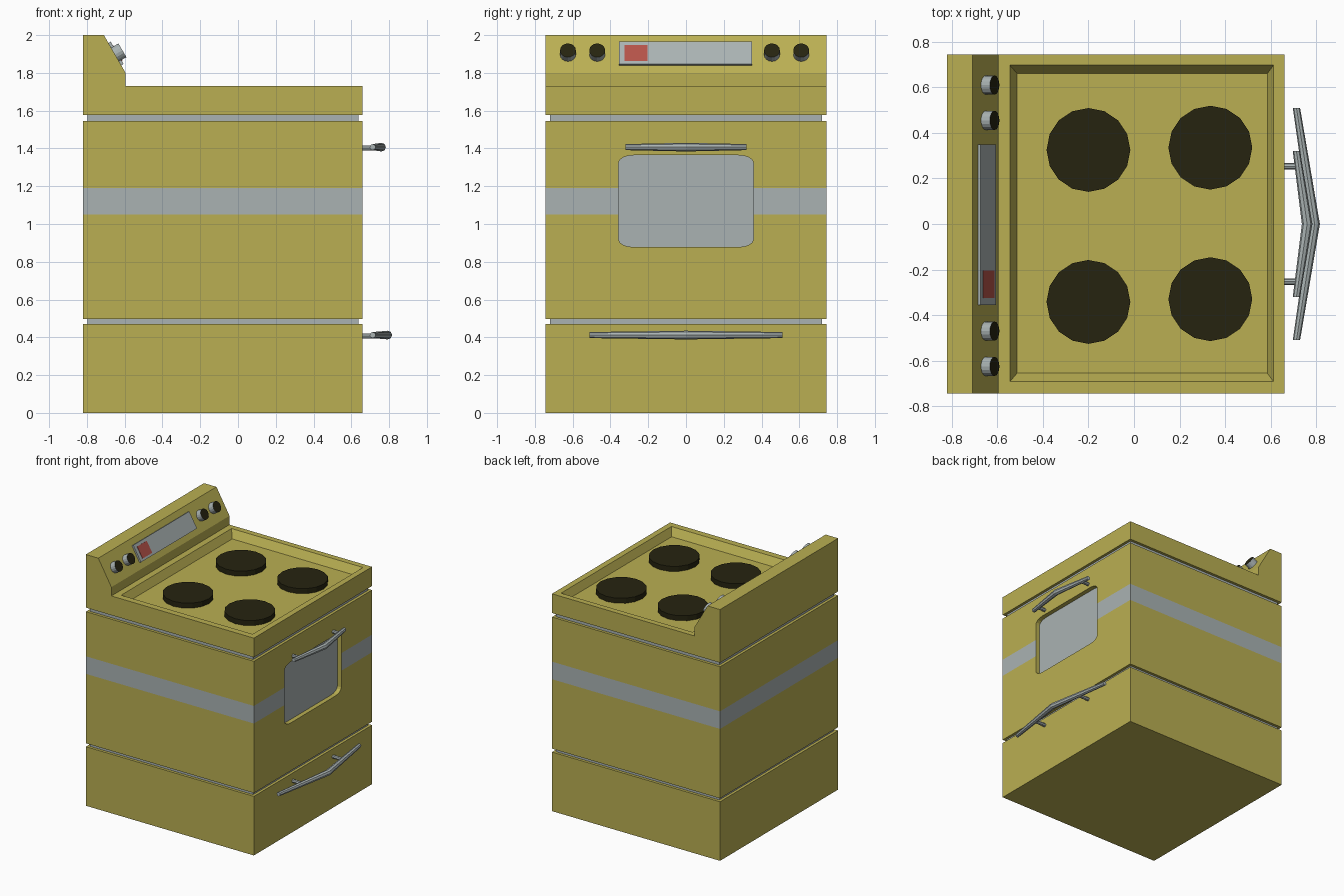
import bpy, bmesh, math
from mathutils import Vector, Matrix

if "Cube" in bpy.data.objects:
    bpy.data.objects.remove(bpy.data.objects["Cube"])


def material(name, rgb):
    m = bpy.data.materials.new(name)
    m.diffuse_color = (*rgb, 1)
    m.use_nodes = True
    m.node_tree.nodes["Principled BSDF"].inputs["Base Color"].default_value = m.diffuse_color
    return m


YELLOW = material("mustard enamel", (0.49, 0.43, 0.085))
GREY = material("grey metal", (0.40, 0.45, 0.45))
BLACK = material("dark burner", (0.019, 0.017, 0.005))
RED = material("red display", (0.46, 0.085, 0.065))


def finish(name, bm, mats):
    bmesh.ops.recalc_face_normals(bm, faces=bm.faces)
    me = bpy.data.meshes.new(name)
    bm.to_mesh(me)
    bm.free()
    for m in mats:
        me.materials.append(m)
    ob = bpy.data.objects.new(name, me)
    bpy.context.collection.objects.link(ob)
    return ob


def loft(bm, rings, caps=True, mats=None):
    """Join equal-length vertex rings with quads."""
    for i, (a, b) in enumerate(zip(rings, rings[1:])):
        for k in range(len(a)):
            j = (k + 1) % len(a)
            f = bm.faces.new((a[k], a[j], b[j], b[k]))
            f.material_index = mats[i] if mats else 0
    if caps:
        bm.faces.new(rings[0])
        return bm.faces.new(rings[-1])


def rect(bm, x0, x1, y0, y1, z):
    return [bm.verts.new(p) for p in ((x0, y0, z), (x1, y0, z), (x1, y1, z), (x0, y1, z))]


def cylinder(name, base, axis, r, length, sides, mats, end_mat=0):
    bm = bmesh.new()
    rot = Vector(axis).to_track_quat('Z', 'Y').to_matrix()
    rings = [[bm.verts.new(Vector(base) + rot @ Vector((r * math.cos(2 * math.pi * k / sides),
              r * math.sin(2 * math.pi * k / sides), h))) for k in range(sides)]
             for h in (0, length)]
    loft(bm, rings).material_index = end_mat
    return finish(name, bm, mats)


# Stove body: stacked rings with two grooves and a painted stripe
X0, X1, Y0, Y1, TOP = -0.82, 0.66, -0.743, 0.743, 1.73
levels = [(0, 0), (0.47, 0), (0.47, 0.022), (0.497, 0.022), (0.497, 0), (1.05, 0), (1.19, 0),
          (1.545, 0), (1.545, 0.022), (1.577, 0.022), (1.577, 0), (TOP, 0)]
bm = bmesh.new()
rings = [rect(bm, X0 + d, X1 - d, Y0 + d, Y1 - d, z) for z, d in levels]
loft(bm, rings[:-1], False, [0, 0, 1, 0, 0, 1, 0, 0, 1, 0])
bm.faces.new(rings[0])
# Top slab and sloping back panel
low, rim = rings[-2], rings[-1]
back = [(X0, 2.0), (-0.71, 2.0), (-0.595, 1.80), (-0.595, TOP)]
L = [bm.verts.new((x, Y0, z)) for x, z in back]
R = [bm.verts.new((x, Y1, z)) for x, z in back]
bm.faces.new((low[0], low[1], rim[1], L[3], L[2], L[1], L[0]))
bm.faces.new((low[3], low[2], rim[2], R[3], R[2], R[1], R[0]))
bm.faces.new((low[1], low[2], rim[2], rim[1]))
bm.faces.new((low[0], low[3], R[0], L[0]))
for i in range(3):
    bm.faces.new((L[i], L[i + 1], R[i + 1], R[i]))
for v in (rim[0], rim[3]):
    bm.verts.remove(v)
# Recessed cooktop
outer = rect(bm, -0.545, 0.613, -0.692, 0.697, TOP)
inner = rect(bm, -0.513, 0.585, -0.655, 0.66, 1.67)
loft(bm, [[L[3], rim[1], rim[2], R[3]], outer, inner], False)
bm.faces.new(inner)
body = finish("stove_body", bm, [YELLOW, GREY])

# Recessed oven window, cut with a rounded block whose inner end is grey
outline = []
for sy, sz, a0 in ((1, 1, 0), (-1, 1, 90), (-1, -1, 180), (1, -1, 270)):
    for s in range(5):
        a = math.radians(a0 + s * 22.5)
        outline.append((sy * 0.277 + 0.08 * math.cos(a), 1.121 + sz * 0.203 + 0.04 * math.sin(a)))
bm = bmesh.new()
loft(bm, [[bm.verts.new((x, y, z)) for y, z in outline] for x in (0.8, X1 - 0.035)]).material_index = 1
cutter = finish("window_cutter", bm, [YELLOW, GREY])
cutter.hide_render = True
mod = body.modifiers.new("window", 'BOOLEAN')
mod.operation, mod.solver, mod.object = 'DIFFERENCE', 'EXACT', cutter
bpy.context.view_layer.objects.active = body
bpy.ops.object.modifier_apply(modifier=mod.name)
bpy.data.objects.remove(cutter)

# Burners
for i, (x, y) in enumerate([(-0.2, 0.325), (0.335, 0.335), (-0.2, -0.342), (0.335, -0.33)]):
    cylinder(f"burner_{i + 1}", (x, y, 1.665), (0, 0, 1), 0.184, 0.045, 16, [BLACK])

# Sloping control panel: plate, display and knobs
UP = Vector((-0.115, 0, 0.2)).normalized()
OUT = Vector((0.2, 0, 0.115)).normalized()


def slope(z):
    return Vector((-0.595 - 0.575 * (z - 1.8), 0, z))


def panel_plate(name, y0, y1, z0, z1, d0, d1, mat):
    bm = bmesh.new()
    corners = [(y0, z0), (y1, z0), (y1, z1), (y0, z1)]
    loft(bm, [[bm.verts.new(slope(z) + OUT * d + Vector((0, y, 0))) for y, z in corners]
              for d in (d0, d1)])
    finish(name, bm, [mat])


panel_plate("control_plate", -0.355, 0.35, 1.84, 1.958, -0.003, 0.014, GREY)
panel_plate("display", -0.325, -0.205, 1.855, 1.938, 0.012, 0.017, RED)
for i, y in enumerate((-0.625, -0.47, 0.455, 0.61)):
    cylinder(f"knob_{i + 1}", slope(1.897) + Vector((0, y, 0)) - OUT * 0.003, OUT,
             0.042, 0.048, 16, [GREY, BLACK], 1)


# Handles: bent bar, thicker in the middle, on two posts
def handle(name, half, x_mid, z):
    bm = bmesh.new()
    rings = []
    for y, x, r in ((-half, 0.713, 0.016), (0, x_mid, 0.023), (half, 0.713, 0.016)):
        rings.append([bm.verts.new((x + r * math.cos(math.pi * k / 4), y, z + r * math.sin(math.pi * k / 4)))
                      for k in range(8)])
    loft(bm, rings)
    finish(name + "_bar", bm, [GREY])
    for side in (-1, 1):
        reach = 0.713 + (x_mid - 0.713) * (1 - 0.25 / half)
        cylinder(f"{name}_post_{'left' if side < 0 else 'right'}", (X1 - 0.003, side * 0.253, z - 0.005),
                 (1, 0, 0), 0.014, reach - X1, 8, [GREY])


handle("oven_handle", 0.32, 0.76, 1.407)
handle("drawer_handle", 0.51, 0.793, 0.412)
